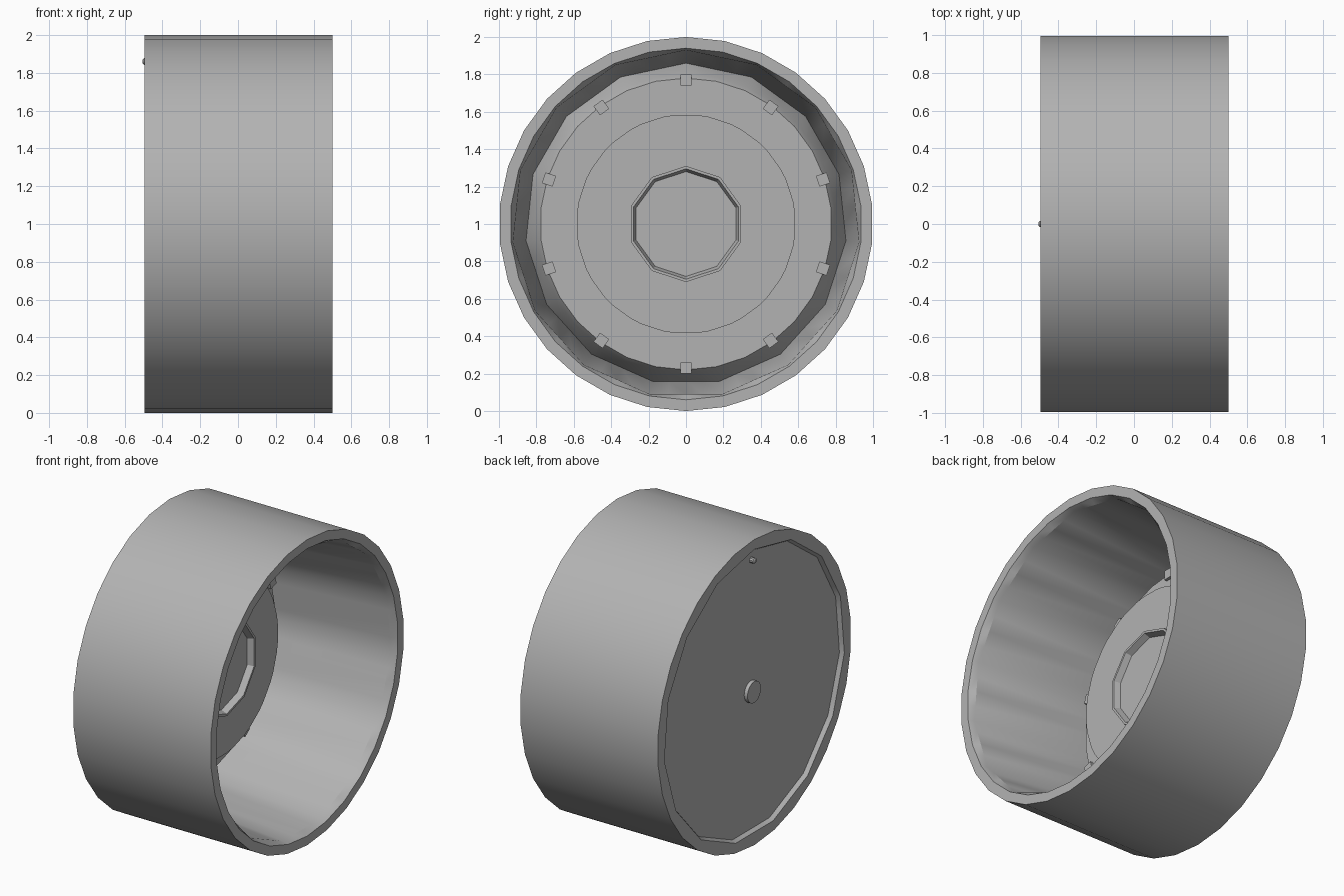
import bpy, bmesh, math
from mathutils import Matrix

if "Cube" in bpy.data.objects:
    bpy.data.objects.remove(bpy.data.objects["Cube"], do_unlink=True)

grey = bpy.data.materials.new("mid_grey")
grey.use_nodes = True
colour = (0.45, 0.45, 0.45, 1)
grey.diffuse_color = colour
grey.node_tree.nodes["Principled BSDF"].inputs["Base Color"].default_value = colour

STEPS = 60
CENTRE_Z = 1.0


def polygon_radius(radius, sides, angle, turn):
    """Distance to the edge of a regular polygon in a given direction."""
    half = math.pi / sides
    offset = (angle + turn * half) % (2 * half) - half
    return radius * math.cos(half) / math.cos(offset)


def finish(name, bm):
    bmesh.ops.recalc_face_normals(bm, faces=bm.faces)
    mesh = bpy.data.meshes.new(name)
    bm.to_mesh(mesh)
    bm.free()
    mesh.materials.append(grey)
    obj = bpy.data.objects.new(name, mesh)
    bpy.context.collection.objects.link(obj)
    bpy.ops.object.select_all(action="DESELECT")
    obj.select_set(True)
    bpy.context.view_layer.objects.active = obj
    bpy.ops.object.shade_smooth_by_angle(angle=math.radians(25))
    return obj


def lathe(name, profile, z=CENTRE_Z):
    """Loft polygon rings (x, radius, sides, turn) along x and cap both ends."""
    bm = bmesh.new()
    rings = []
    for x, radius, sides, turn in profile:
        ring = []
        for i in range(STEPS):
            a = 2 * math.pi * i / STEPS
            r = polygon_radius(radius, sides, a, turn)
            ring.append(bm.verts.new((x, r * math.sin(a), z + r * math.cos(a))))
        rings.append(ring)
    for lower, upper in zip(rings, rings[1:]):
        for i in range(STEPS):
            j = (i + 1) % STEPS
            bm.faces.new((lower[i], lower[j], upper[j], upper[i]))
    bm.faces.new(rings[0])
    bm.faces.new(rings[-1])
    return finish(name, bm)


# Hollow drum: recessed back, outer wall, open lip, tapered inside and raised hub
lathe("drum_body", [
    (-0.47, 0.92, 15, 0),
    (-0.495, 0.935, 15, 0),
    (-0.495, 1.0, 30, 0),
    (0.5, 1.0, 30, 0),
    (0.5, 0.94, 30, 0),
    (0.46, 0.93, 15, 0),
    (-0.43, 0.86, 15, 0),
    (-0.31, 0.80, 30, 0),
    (-0.28, 0.78, 30, 0),
    (-0.28, 0.59, 20, 1),
    (-0.12, 0.59, 20, 1),
    (-0.12, 0.31, 10, 0),
    (-0.08, 0.31, 10, 0),
    (-0.08, 0.295, 10, 0),
    (-0.12, 0.28, 10, 0),
])

# Back details: centre knob and small locating pin
lathe("back_knob", [(-0.46, 0.07, 20, 0), (-0.494, 0.07, 20, 0)])
lathe("back_pin", [(-0.46, 0.018, 10, 0), (-0.498, 0.018, 10, 0),
                   (-0.505, 0.01, 10, 0)], z=1.86)

# Ring of small clips around the hub shoulder
bm = bmesh.new()
for k in range(10):
    turn = Matrix.Rotation(k * math.tau / 10, 4, "X")
    place = Matrix.Translation((-0.295, 0, 0.77))
    size = Matrix.Diagonal((0.07, 0.06, 0.06, 1))
    lift = Matrix.Translation((0, 0, CENTRE_Z))
    bmesh.ops.create_cube(bm, size=1, matrix=lift @ turn @ place @ size)
finish("hub_clips", bm)
